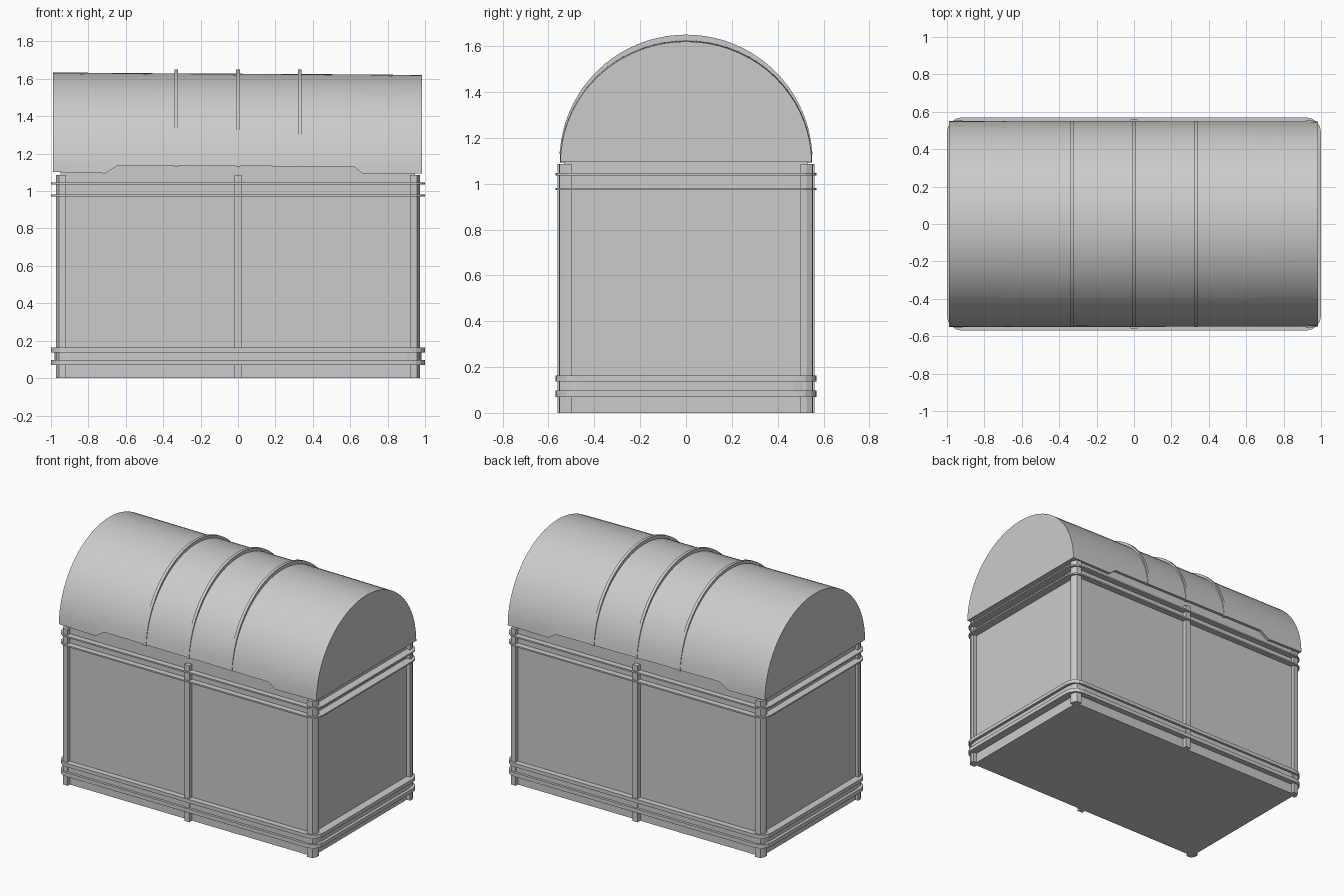
import bpy, bmesh
from math import sin, cos, pi, radians

if "Cube" in bpy.data.objects:
    bpy.data.objects.remove(bpy.data.objects["Cube"])


def finish(name, verts, faces, smooth=False):
    me = bpy.data.meshes.new(name)
    me.from_pydata(verts, [], faces)
    bm = bmesh.new()
    bm.from_mesh(me)
    bmesh.ops.recalc_face_normals(bm, faces=bm.faces)
    bm.to_mesh(me)
    bm.free()
    ob = bpy.data.objects.new(name, me)
    bpy.context.collection.objects.link(ob)
    if smooth:
        bpy.ops.object.select_all(action='DESELECT')
        bpy.context.view_layer.objects.active = ob
        ob.select_set(True)
        bpy.ops.object.shade_smooth_by_angle(angle=radians(30))
    return ob


def prism(name, outline, z0, z1):
    n = len(outline)
    verts = [(x, y, z) for z in (z0, z1) for x, y in outline]
    faces = [(i, (i + 1) % n, n + (i + 1) % n, n + i) for i in range(n)]
    faces += [tuple(range(n)), tuple(range(n, 2 * n))]
    return finish(name, verts, faces)


def rounded(hx, hy, r, seg=4):
    pts = []
    for k, (sx, sy) in enumerate([(1, 1), (-1, 1), (-1, -1), (1, -1)]):
        for i in range(seg + 1):
            a = pi / 2 * (k + i / seg)
            pts.append((sx * (hx - r) + r * cos(a), sy * (hy - r) + r * sin(a)))
    return pts


def rect(x0, x1, y0, y1):
    return [(x0, y0), (x1, y0), (x1, y1), (x0, y1)]


def band(name, hx, hy, z0, z1, depth=0.06):
    # closed rounded-rectangle hoop
    out, inn = rounded(hx, hy, 0.08), rounded(hx - depth, hy - depth, 0.02)
    n = len(out)
    verts = [(x, y, z) for ring, z in ((out, z0), (out, z1), (inn, z1), (inn, z0))
             for x, y in ring]
    faces = [(k * n + i, k * n + (i + 1) % n, (k + 1) % 4 * n + (i + 1) % n,
              (k + 1) % 4 * n + i) for k in range(4) for i in range(n)]
    return finish(name, verts, faces)


def arch_loft(name, sections, seg=36):
    # each section: x, half width, base z, top z, z of the lower edge
    verts, faces = [], []
    n = seg + 1
    for x, hw, zb, zt, edge in sections:
        for i in range(n):
            a = pi * i / seg
            verts.append((x, -hw * cos(a), max(edge, zb + (zt - zb) * sin(a))))
    for s in range(len(sections) - 1):
        for i in range(n):
            j = (i + 1) % n
            faces.append((s * n + i, s * n + j, (s + 1) * n + j, (s + 1) * n + i))
    faces += [tuple(range(n)), tuple(range((len(sections) - 1) * n, len(sections) * n))]
    return finish(name, verts, faces, True)


def rib(name, x, hw, zt, z0=1.13, w=0.01, t=0.03, seg=40):
    # raised hoop with rectangular section
    verts, faces = [], []
    for i in range(seg + 1):
        a = pi * i / seg
        for dx, d in ((-w, 0), (w, 0), (w, t), (-w, t)):
            verts.append((x + dx, -(hw - d) * cos(a), max(z0, 1.10 + (zt - 1.10 - d) * sin(a))))
    for i in range(seg):
        for k in range(4):
            b, c = 4 * i, 4 * i + 4
            faces.append((b + k, b + (k + 1) % 4, c + (k + 1) % 4, c + k))
    faces += [(0, 1, 2, 3), tuple(range(4 * seg, 4 * seg + 4))]
    return finish(name, verts, faces, True)


# Body panels
prism("chest_body", rect(-0.95, 0.945, -0.53, 0.53), 0, 1.085)

# Chamfered corner posts
post = [(0.92, 0.5), (0.972, 0.5), (0.972, 0.525), (0.957, 0.552), (0.92, 0.555)]
for sx in (-1, 1):
    for sy in (-1, 1):
        prism("corner_post", [(sx * x, sy * y) for x, y in post], 0, 1.085)

# Centre strips, front and back
for s in (-1, 1):
    prism("centre_strip", rect(-0.02, 0.018, s * 0.51, s * 0.56), 0, 1.085)

# Horizontal bands
for z0, z1 in ((0.07, 0.097), (0.138, 0.163)):
    band("lower_band", 1.0, 0.57, z0, z1)
band("lower_band_fill", 0.98, 0.553, 0.097, 0.138)
for z in (0.972, 1.036):
    band("upper_band", 1.0, 0.57, z, z + 0.01)

# Arched lid with raised lower edge in the middle
arch_loft("lid", [(-0.99, 0.55, 1.095, 1.634, 1.102),
                  (-0.71, 0.55, 1.095, 1.632, 1.095),
                  (-0.64, 0.55, 1.095, 1.631, 1.138),
                  (0.62, 0.549, 1.095, 1.624, 1.13),
                  (0.67, 0.549, 1.09, 1.624, 1.092),
                  (0.985, 0.548, 1.09, 1.62, 1.095)])
prism("lid_seat", rect(-0.95, 0.945, -0.53, 0.53), 1.085, 1.14)

# Lid ribs
for x in (-0.33, 0.0, 0.33):
    rib("lid_rib", x, 0.552, 1.65)
